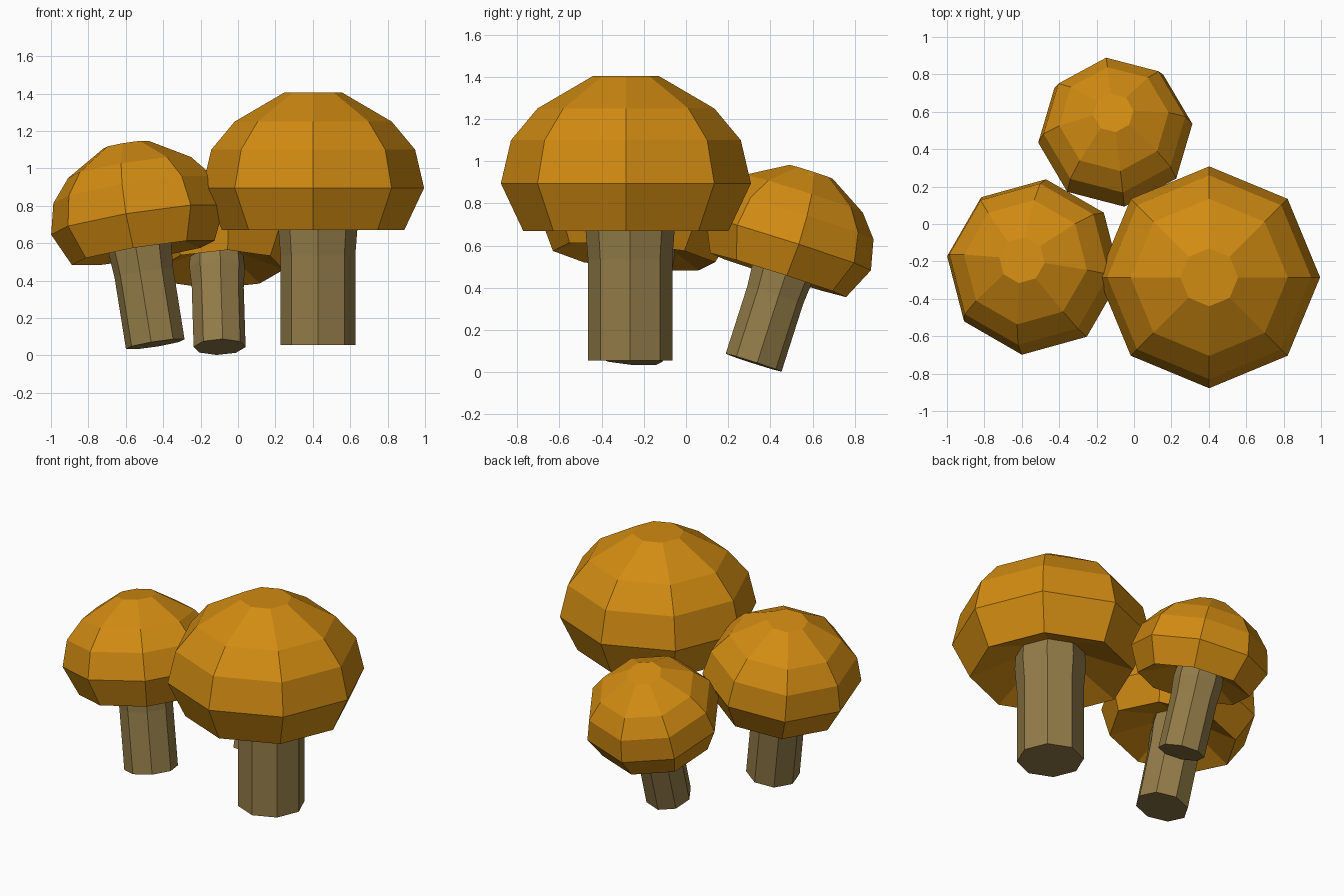
import bpy, bmesh, math
from mathutils import Matrix, Vector

if "Cube" in bpy.data.objects:
    bpy.data.objects.remove(bpy.data.objects["Cube"])

SIDES = 8
# Profiles (radius, height) measured from the widest ring of the cap
CAP = [(0.155, 0.51), (0.42, 0.355), (0.545, 0.205), (0.593, 0.0),
       (0.487, -0.225), (0.19, -0.105)]
STEM = [(0.2, -0.84), (0.2, -0.36), (0.213, -0.2), (0.205, -0.1)]


def material(name, color):
    m = bpy.data.materials.new(name)
    m.diffuse_color = (*color, 1)
    m.use_nodes = True
    m.node_tree.nodes["Principled BSDF"].inputs["Base Color"].default_value = m.diffuse_color
    return m


def lathe(name, profile, matrix, mat, close_first, close_last):
    """Eight-sided flat-faced solid of revolution."""
    bm = bmesh.new()
    rings = []
    for r, z in profile:
        rings.append([bm.verts.new((r * math.cos(2 * math.pi * i / SIDES),
                                    r * math.sin(2 * math.pi * i / SIDES), z))
                      for i in range(SIDES)])
    for a, b in zip(rings, rings[1:]):
        for i in range(SIDES):
            j = (i + 1) % SIDES
            bm.faces.new((a[i], a[j], b[j], b[i]))
    if close_first:
        bm.faces.new(rings[0])
    if close_last:
        bm.faces.new(rings[-1])
    bmesh.ops.recalc_face_normals(bm, faces=bm.faces)
    me = bpy.data.meshes.new(name)
    bm.to_mesh(me)
    bm.free()
    me.materials.append(mat)
    ob = bpy.data.objects.new(name, me)
    ob.matrix_world = matrix
    bpy.context.collection.objects.link(ob)


def mushroom(name, centre, lean, yaw, scale):
    axis = Vector((lean[0], lean[1], 1 - (lean[0] ** 2 + lean[1] ** 2) / 2))
    tilt = Vector((0, 0, 1)).rotation_difference(axis).to_matrix().to_4x4()
    m = (Matrix.Translation(centre) @ tilt
         @ Matrix.Rotation(math.radians(yaw), 4, 'Z') @ Matrix.Scale(scale, 4))
    lathe(name + "_cap", CAP, m, orange, True, True)
    # The stem sits slightly off the cap's centre
    lathe(name + "_stem", STEM, m @ Matrix.Translation((0.025, 0.02, 0)),
          tan, True, True)


orange = material("cap_orange", (0.64, 0.26, 0.006))
tan = material("stem_tan", (0.29, 0.20, 0.065))

mushroom("large_mushroom", (0.402, -0.285, 0.895), (0, 0), 0, 1.0)
mushroom("left_mushroom", (-0.535, -0.23, 0.725), (-0.157, 0.09), 82.5, 0.80)
mushroom("rear_mushroom", (-0.10, 0.485, 0.61), (-0.03, 0.305), 97, 0.70)
